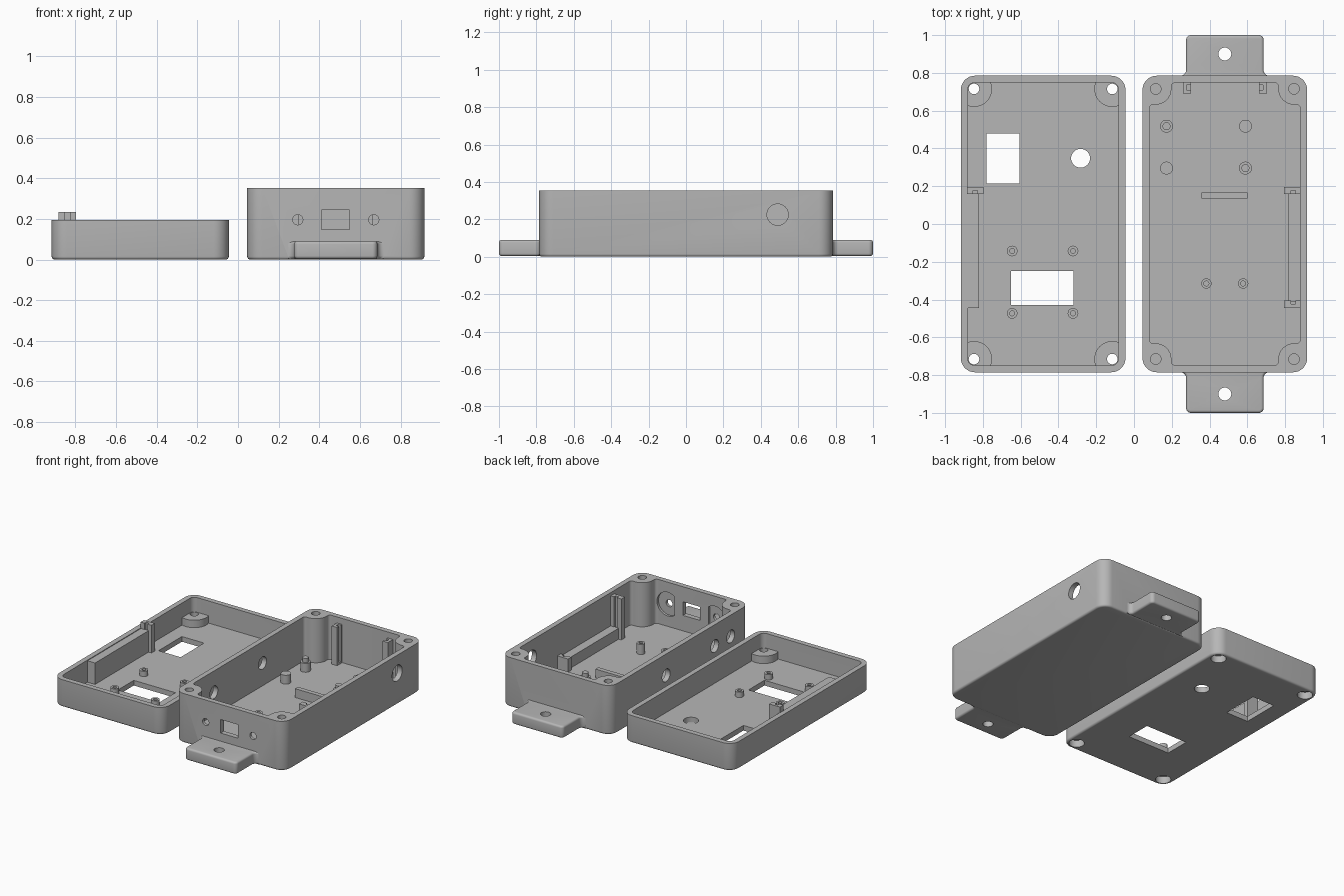
import bpy, bmesh
from math import sin, cos, radians
from mathutils import Matrix, Vector

cube = bpy.data.objects.get("Cube")
if cube:
    bpy.data.objects.remove(cube, do_unlink=True)

GREY = (0.47, 0.47, 0.47, 1)
mat = bpy.data.materials.new("grey_plastic")
mat.use_nodes = True
mat.diffuse_color = GREY
mat.node_tree.nodes["Principled BSDF"].inputs["Base Color"].default_value = GREY

CX, HX, HY = 0.481, 0.436, 0.785     # shell centre offset and half sizes
WALL, BOX_H, LID_H = 0.037, 0.353, 0.195
SCREW = 0.07                         # screw distance from the outer sides


def finish(name, bm):
    bmesh.ops.recalc_face_normals(bm, faces=bm.faces)
    me = bpy.data.meshes.new(name)
    bm.to_mesh(me)
    bm.free()
    ob = bpy.data.objects.new(name, me)
    bpy.context.collection.objects.link(ob)
    me.materials.append(mat)
    return ob


def prism(name, pts, z0, z1, round_z=(), bevel=0.015):
    """Extrude an outline, rounding the rims at the heights in round_z."""
    bm = bmesh.new()
    face = bm.faces.new([bm.verts.new((x, y, z0)) for x, y in pts])
    new = bmesh.ops.extrude_face_region(bm, geom=[face])["geom"]
    bmesh.ops.translate(bm, vec=(0, 0, z1 - z0),
                        verts=[g for g in new if isinstance(g, bmesh.types.BMVert)])
    rim = [e for e in bm.edges
           if any(all(abs(v.co.z - z) < 1e-5 for v in e.verts) for z in round_z)]
    if rim:
        bmesh.ops.bevel(bm, geom=rim, offset=bevel, segments=4, profile=0.5, affect='EDGES')
    return finish(name, bm)


def box(name, x0, x1, y0, y1, z0, z1):
    return prism(name, [(x0, y0), (x1, y0), (x1, y1), (x0, y1)], z0, z1)


def cyl(name, centre, r, depth, axis='Z'):
    bm = bmesh.new()
    turn = Vector((0, 0, 1)).rotation_difference(
        Vector((axis == 'X', axis == 'Y', axis == 'Z'))).to_matrix().to_4x4()
    bmesh.ops.create_cone(bm, cap_ends=True, segments=32, radius1=r, radius2=r,
                          depth=depth, matrix=Matrix.Translation(centre) @ turn)
    return finish(name, bm)


def combine(ob, tool, op='DIFFERENCE'):
    mod = ob.modifiers.new("combine", 'BOOLEAN')
    mod.operation, mod.solver, mod.object = op, 'EXACT', tool
    bpy.context.view_layer.objects.active = ob
    bpy.ops.object.modifier_apply(modifier=mod.name)
    bpy.data.objects.remove(tool, do_unlink=True)


def arc(u, v, r, a0, a1, n=8):
    return [(u + r * cos(radians(a0 + (a1 - a0) * i / n)),
             v + r * sin(radians(a0 + (a1 - a0) * i / n))) for i in range(n + 1)]


def outline(cx, corner):
    """Mirror a corner profile, measured inward from the outer corner, four ways."""
    pts = []
    for sx, sy in ((1, 1), (-1, 1), (-1, -1), (1, -1)):
        part = [(cx + sx * (HX - u), sy * (HY - v)) for u, v in corner]
        pts += part if sx == sy else part[::-1]
    return pts


def round_corner(inset, r):
    return arc(inset + r, inset + r, r, 180, 270)


def screws(cx):
    return [(cx + sx * (HX - SCREW), sy * (HY - SCREW)) for sx in (-1, 1) for sy in (-1, 1)]


def post(name, x, y, r, top, bore):
    ob = cyl(name, (x, y, (top + 0.03) / 2), r, top - 0.03)
    combine(ob, cyl("bore", (x, y, top), bore, 0.05))


def bracket(name, x0, x1, y0, y1, z1, side):
    """Upright with a slot in its front (-1) or back (1) face."""
    ob = box(name, x0, x1, y0, y1, 0.03, z1)
    mid, y = (x0 + x1) / 2, y0 if side < 0 else y1
    combine(ob, box("slot", mid - 0.012, mid + 0.012, y - 0.018, y + 0.018, 0.05, 1))


# Box shell with mounting tabs
case = prism("box_shell", outline(CX, round_corner(0, 0.075)), 0, BOX_H, (0,))
half = ([(0.235, 0.765), (0.235, HY)] + arc(0.235, HY + 0.03, 0.03, 270, 180)
        + arc(0.18, 0.975, 0.025, 0, 90))
for s in (-1, 1):
    pts = [(CX + x, s * y) for x, y in half] + [(CX - x, s * y) for x, y in half[::-1]]
    combine(case, prism("tab", pts, 0.004, 0.09, (0.004, 0.09), 0.014), 'UNION')

# Box cavity, leaving rounded screw pillars in the corners
pillar = (arc(0.057, 0.173, 0.02, 180, 270) + arc(SCREW, SCREW, 0.083, 90, 0)
          + arc(0.173, 0.057, 0.02, 180, 270))
combine(case, prism("cavity", outline(CX, pillar), WALL, 0.5))
for x, y in screws(CX):
    combine(case, cyl("screw_hole", (x, y, BOX_H), 0.028, 0.4))
for s in (-1, 1):
    combine(case, cyl("tab_hole", (CX, s * 0.9, 0.05), 0.034, 0.3))

# Front wall: socket window, screw holes and inner round pockets
combine(case, box("window", 0.412, 0.548, -0.85, -0.7, 0.148, 0.245))
for s in (-1, 1):
    x = CX + s * 0.187
    pocket = cyl("pocket", (x, -0.735, 0.196), 0.085, 0.06, 'Y')
    edge = sorted((CX, CX + s * 0.135))
    combine(pocket, box("trim", edge[0], edge[1], -1, 0, 0, 1))
    combine(case, pocket)
    combine(case, cyl("hole", (x, -0.78, 0.196), 0.025, 0.2, 'Y'))

# Side wall holes
combine(case, cyl("hole", (CX + HX, 0.49, 0.225), 0.057, 0.2, 'X'))
for y in (-0.57, -0.39, 0.16):
    combine(case, cyl("hole", (CX - HX, y, 0.2), 0.045, 0.2, 'X'))

# Box fittings: board posts and pins, rib, slotted uprights, side rail
for x, y, pin in ((0.172, 0.518, 1), (0.59, 0.518, 0), (0.172, 0.296, 0), (0.59, 0.296, 1)):
    cyl("board_post", (x, y, 0.065), 0.034, 0.07)
    if pin:
        cyl("board_pin", (x, y, 0.08), 0.021, 0.1)
for x in (0.383, 0.578):
    post("small_post", x, -0.315, 0.027, 0.11, 0.013)
box("floor_rib", 0.357, 0.6, 0.135, 0.168, 0.03, 0.1)
for s in (-1, 1):
    near, lip = CX + s * 0.18, CX + s * 0.222
    upright = box("back_upright", min(near, lip), max(near, lip), 0.69, 0.76, 0.03, 0.31)
    combine(upright, box("slot", near - 0.022, near + 0.022, 0.71, 0.735, 0.05, 1))
box("box_rail", 0.817, 0.89, -0.41, 0.165, 0.03, 0.115)
bracket("low_bracket", 0.795, 0.89, 0.16, 0.197, 0.13, -1)
bracket("tall_bracket", 0.795, 0.89, -0.445, -0.405, 0.33, 1)

# Lid shell: a low cavity that leaves corner pads, then the open upper part
lid = prism("lid_shell", outline(-CX, round_corner(0, 0.075)), 0, LID_H, (0,))
combine(lid, prism("upper", outline(-CX, round_corner(WALL, 0.035)), 0.09, 0.4))
pad = [(WALL, 0.159)] + arc(SCREW, SCREW, 0.095, 110, -20, 14) + [(0.159, WALL)]
combine(lid, prism("lower", outline(-CX, pad), WALL, 0.12))
for x, y in screws(-CX):
    combine(lid, cyl("screw_hole", (x, y, 0.05), 0.028, 0.3))
    combine(lid, cyl("counterbore", (x, y, 0), 0.05, 0.1))

# Lid openings
combine(lid, box("switch_window", -0.78, -0.605, 0.215, 0.48, -1, 0.1))
combine(lid, box("display_window", -0.65, -0.32, -0.43, -0.25, -1, 0.1))
combine(lid, cyl("button_hole", (-0.283, 0.348, 0), 0.05, 0.3))

# Lid fittings
for x in (-0.645, -0.323):
    for y in (-0.473, -0.143):
        post("lid_post", x, y, 0.028, 0.075, 0.013)
box("lid_rail", -0.89, -0.82, -0.445, 0.165, 0.03, 0.19)
bracket("lid_bracket", -0.883, -0.797, 0.16, 0.197, 0.235, -1)

# Smooth round surfaces, sharp edges kept
bpy.ops.object.select_all(action='DESELECT')
for ob in bpy.context.collection.objects:
    if ob.type == 'MESH' and mat.name in ob.data.materials:
        ob.select_set(True)
        bpy.context.view_layer.objects.active = ob
bpy.ops.object.shade_smooth_by_angle(angle=radians(30))
